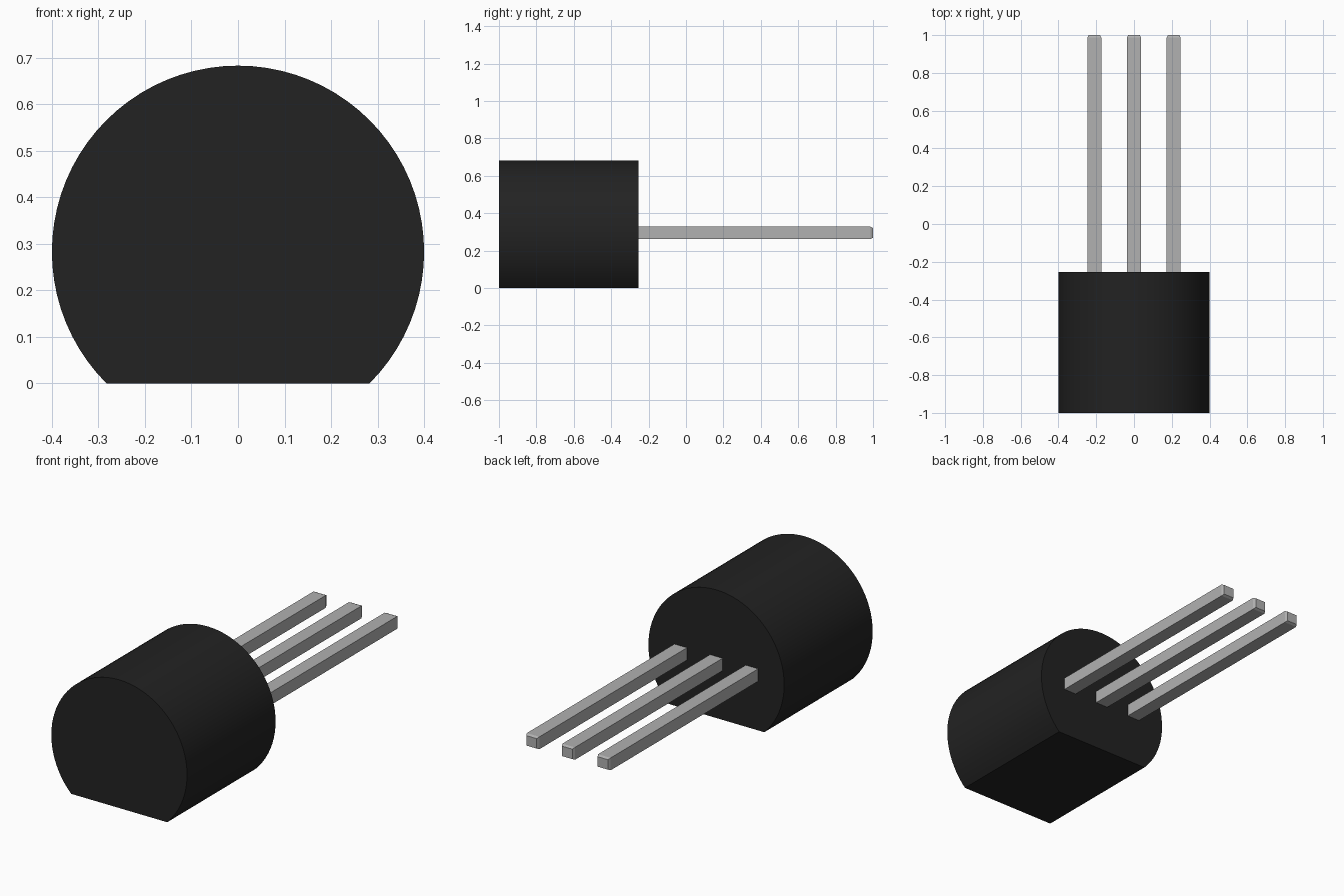
import bpy
import bmesh
from math import cos, sin, pi, radians

if "Cube" in bpy.data.objects:
    bpy.data.objects.remove(bpy.data.objects["Cube"], do_unlink=True)


def make_material(name, grey, roughness):
    mat = bpy.data.materials.new(name)
    mat.use_nodes = True
    mat.diffuse_color = (grey, grey, grey, 1)
    bsdf = mat.node_tree.nodes["Principled BSDF"]
    bsdf.inputs["Base Color"].default_value = (grey, grey, grey, 1)
    bsdf.inputs["Roughness"].default_value = roughness
    return mat


def loft(name, sections, mat):
    """Skin matching (x, z) outlines placed along y, capped at both ends."""
    bm = bmesh.new()
    rings = [[bm.verts.new((x, y, z)) for x, z in outline] for y, outline in sections]
    for a, b in zip(rings, rings[1:]):
        for i in range(len(a)):
            j = (i + 1) % len(a)
            bm.faces.new((a[i], a[j], b[j], b[i]))
    bm.faces.new(rings[0])
    bm.faces.new(rings[-1])
    bmesh.ops.recalc_face_normals(bm, faces=bm.faces)
    mesh = bpy.data.meshes.new(name)
    bm.to_mesh(mesh)
    bm.free()
    mesh.materials.append(mat)
    obj = bpy.data.objects.new(name, mesh)
    bpy.context.collection.objects.link(obj)
    return obj


def rectangle(x, z, w, h):
    return [(x + sx * w / 2, z + sz * h / 2)
            for sx, sz in ((-1, -1), (1, -1), (1, 1), (-1, 1))]


black = make_material("black plastic", 0.016, 0.6)
metal = make_material("grey metal", 0.44, 0.4)

# Body: round case cut flat along the bottom
RADIUS, STEPS = 0.4, 60
CENTRE_Z = RADIUS * sin(pi / 4)
outline = []
for i in range(STEPS + 1):
    angle = -pi / 4 + 1.5 * pi * i / STEPS
    outline.append((RADIUS * cos(angle), CENTRE_Z + RADIUS * sin(angle)))
body = loft("body", [(-1, outline), (-0.255, outline)], black)
bpy.context.view_layer.objects.active = body
body.select_set(True)
bpy.ops.object.shade_smooth_by_angle(angle=radians(30))
body.select_set(False)

# Leads: three square pins with chamfered tips
W, H, LEAD_Z, CHAMFER = 0.074, 0.066, 0.295, 0.013
for name, x in (("right_lead", -0.21), ("middle_lead", 0), ("left_lead", 0.21)):
    full = rectangle(x, LEAD_Z, W, H)
    tip = rectangle(x, LEAD_Z, W - CHAMFER, H - CHAMFER)
    loft(name, [(-0.27, full), (1 - CHAMFER, full), (1, tip)], metal)
